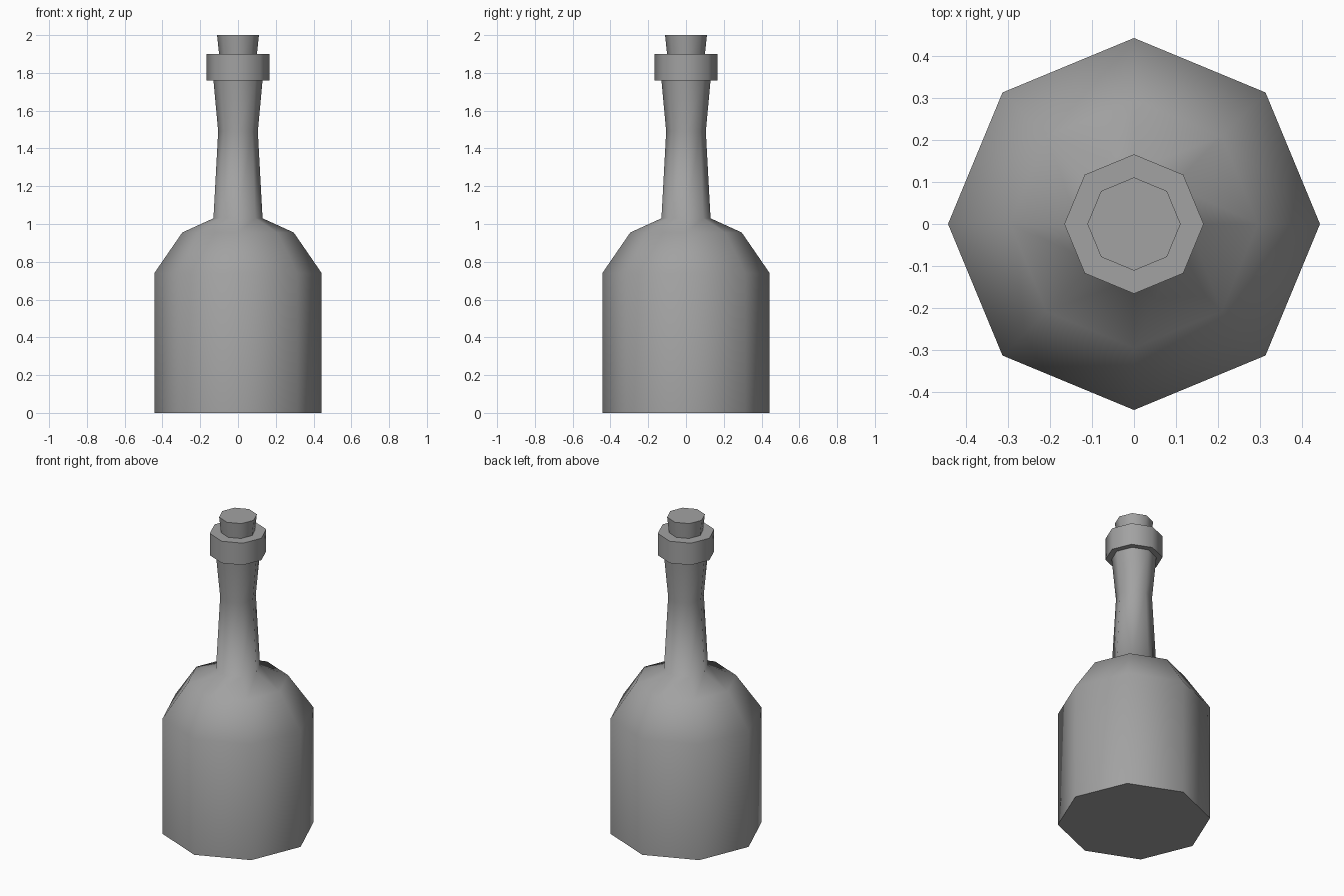
import bpy, bmesh, math

SIDES = 8

cube = bpy.data.objects.get("Cube")
if cube:
    bpy.data.objects.remove(cube, do_unlink=True)

grey = bpy.data.materials.new("plain_grey")
grey.use_nodes = True
colour = (0.36, 0.36, 0.36, 1)
grey.diffuse_color = colour
grey.node_tree.nodes["Principled BSDF"].inputs["Base Color"].default_value = colour


def lathe(name, profile):
    """Turn (radius, height) pairs into a capped eight-sided solid."""
    bm = bmesh.new()
    rings = []
    for r, z in profile:
        angles = [math.tau * i / SIDES for i in range(SIDES)]
        rings.append([bm.verts.new((r * math.cos(a), r * math.sin(a), z)) for a in angles])
    for low, high in zip(rings, rings[1:]):
        for i in range(SIDES):
            j = (i + 1) % SIDES
            bm.faces.new((low[i], low[j], high[j], high[i]))
    bm.faces.new(rings[0][::-1])
    bm.faces.new(rings[-1])
    mesh = bpy.data.meshes.new(name)
    bm.to_mesh(mesh)
    bm.free()
    mesh.materials.append(grey)
    obj = bpy.data.objects.new(name, mesh)
    bpy.context.collection.objects.link(obj)
    bpy.ops.object.select_all(action="DESELECT")
    obj.select_set(True)
    bpy.context.view_layer.objects.active = obj
    bpy.ops.object.shade_smooth_by_angle(angle=math.radians(75))
    return obj


# Body, rounded shoulder and waisted neck
lathe("bottle_body", [(0.443, 0), (0.443, 0.74), (0.295, 0.955),
                      (0.13, 1.03), (0.105, 1.49), (0.13, 1.76)])
# Thick ring around the mouth
lathe("lip_ring", [(0.166, 1.76), (0.166, 1.9)])
# Tapered stopper
lathe("cork", [(0.098, 1.88), (0.111, 2.0)])
